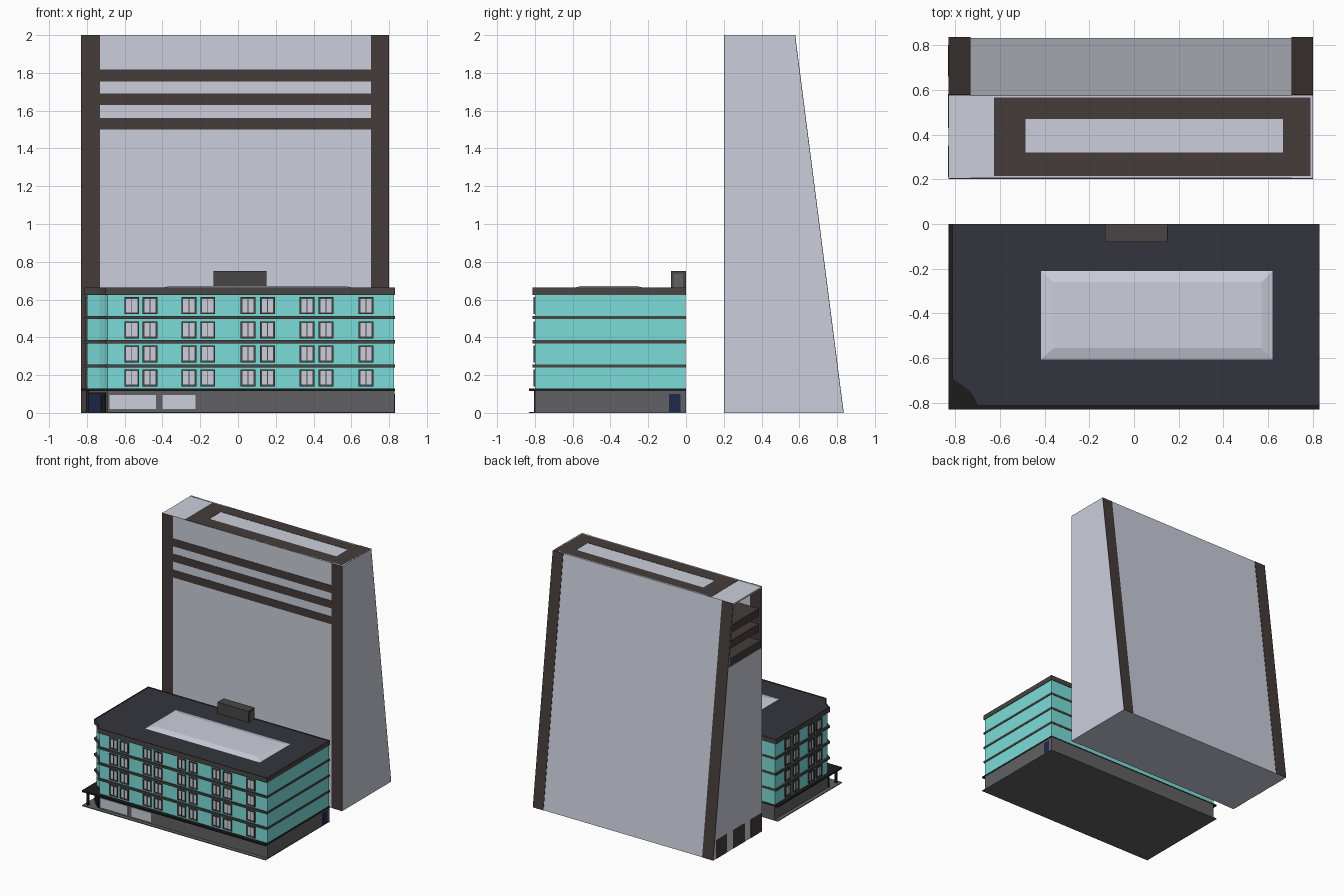
import bpy, bmesh
from mathutils import Vector

if "Cube" in bpy.data.objects:
    bpy.data.objects.remove(bpy.data.objects["Cube"])


def mat(name, r, g, b):
    m = bpy.data.materials.new(name)
    m.diffuse_color = (r, g, b, 1)
    m.use_nodes = True
    m.node_tree.nodes["Principled BSDF"].inputs["Base Color"].default_value = m.diffuse_color
    return m


LIGHT = mat("pale_panel", 0.60, 0.62, 0.71)
BROWN = mat("dark_brown", 0.058, 0.045, 0.042)
TEAL = mat("turquoise", 0.20, 0.72, 0.70)
NAVY = mat("roof_navy", 0.034, 0.034, 0.048)
STONE = mat("base_grey", 0.12, 0.12, 0.125)
TRIM = mat("trim_grey", 0.065, 0.061, 0.058)
BLACK = mat("canopy_black", 0.012, 0.012, 0.012)
BLUE = mat("door_blue", 0.013, 0.021, 0.07)


def finish(name, bm, m):
    bmesh.ops.recalc_face_normals(bm, faces=bm.faces[:])
    me = bpy.data.meshes.new(name)
    bm.to_mesh(me)
    bm.free()
    me.materials.append(m)
    ob = bpy.data.objects.new(name, me)
    bpy.context.collection.objects.link(ob)
    return ob


def add_prism(bm, pts, d, base=0.0, axis='z'):
    """Extrude a profile by d; axis z takes (x, y) points, axis x takes (y, z)."""
    if axis == 'z':
        co, v = [(p[0], p[1], base) for p in pts], Vector((0, 0, d))
    else:
        co, v = [(base, p[0], p[1]) for p in pts], Vector((d, 0, 0))
    f = bm.faces.new([bm.verts.new(c) for c in co])
    r = bmesh.ops.extrude_face_region(bm, geom=[f], use_keep_orig=True)
    bmesh.ops.translate(bm, vec=v, verts=[g for g in r['geom'] if isinstance(g, bmesh.types.BMVert)])


def prism(name, pts, a, b, m, axis='z'):
    bm = bmesh.new()
    add_prism(bm, pts, b - a, a, axis)
    return finish(name, bm, m)


def add_box(bm, x0, x1, y0, y1, z0, z1):
    add_prism(bm, [(x0, y0), (x1, y0), (x1, y1), (x0, y1)], z1 - z0, z0)


def box(name, x0, x1, y0, y1, z0, z1, m):
    bm = bmesh.new()
    add_box(bm, x0, x1, y0, y1, z0, z1)
    return finish(name, bm, m)


# ---- Tower: straight front, leaning back, hollow open-ended top ----
L, R, F, SPLIT = -0.83, 0.80, 0.205, 1.50


def back(z):
    return 0.832 - 0.1285 * z


def side(z0, z1, y=F):
    return [(y, z0), (back(z0), z0), (back(z1), z1), (y, z1)]


def back_strip(z0, z1, t0, t1):
    return [(back(z0) + t0, z0), (back(z0) + t1, z0), (back(z1) + t1, z1), (back(z1) + t0, z1)]


prism("tower_body", side(0, SPLIT), L, R, LIGHT, 'x')
prism("tower_right_wall", side(SPLIT, 2), R - 0.01, R, LIGHT, 'x')
prism("tower_back_wall", back_strip(SPLIT, 2, -0.01, 0), L, R - 0.01, LIGHT, 'x')
box("tower_front_wall", L, R - 0.01, F, F + 0.01, SPLIT, 2, LIGHT)
prism("tower_roof", side(1.985, 1.998), L, R, LIGHT, 'x')

# front and back columns
for tag, x0, x1 in (("left", L, -0.73), ("right", 0.705, R)):
    box("tower_front_column_" + tag, x0, x1, F - 0.003, F, 0, 2, BROWN)
    prism("tower_back_column_" + tag, back_strip(0, 2, 0, 0.003), x0, x1, BROWN, 'x')
box("tower_inner_column", L, -0.73, F + 0.01, F + 0.014, SPLIT, 1.985, BROWN)

# horizontal bands continuing inside as floors
for i, z in enumerate((1.50, 1.63, 1.755)):
    z1 = z + 0.062
    box("tower_band_%d" % i, -0.73, 0.705, F - 0.003, F, z, z1, BROWN)
    prism("tower_floor_%d" % i, [(F + 0.012, z), (back(z1) - 0.012, z),
                                 (back(z1) - 0.012, z1), (F + 0.012, z1)],
          L + 0.003 if i == 0 else L + 0.02, R - 0.012, BROWN, 'x')

# roof frame around a pale panel
bm = bmesh.new()
yb = back(2)
add_box(bm, -0.625, -0.485, F, yb, 1.998, 2)
add_box(bm, 0.665, R, F, yb, 1.998, 2)
add_box(bm, -0.485, 0.665, F, 0.32, 1.998, 2)
add_box(bm, -0.485, 0.665, 0.47, yb, 1.998, 2)
finish("tower_roof_frame", bm, BROWN)

# openings at the foot of the left end
bm = bmesh.new()
for y0, y1 in ((0.21, 0.35), (0.43, 0.58), (0.66, 0.80)):
    add_box(bm, L - 0.002, L, y0, y1, 0, 0.15)
finish("tower_foot_openings", bm, BROWN)


# ---- Low block with a hollowed front-left corner ----
def footprint(x0, y0, x1, y1):
    cut = [(0, .115), (.035, .092), (.068, .07), (.092, .038), (.11, 0)]
    return [(x0 + a, y0 + b) for a, b in cut] + [(x1, y0), (x1, y1), (x0, y1)]


prism("ground_floor", [(-0.80, -0.69), (-0.69, -0.80), (0.828, -0.80), (0.828, 0), (-0.80, 0)],
      0, 0.115, STONE)
box("pavement", -0.83, 0.83, -0.83, 0, 0, 0.006, STONE)
box("canopy", -0.83, 0.83, -0.83, 0, 0.115, 0.128, BLACK)
prism("upper_floors", footprint(-0.80, -0.80, 0.826, -0.003), 0.128, 0.63, TEAL)
for i, z in enumerate((0.24, 0.368, 0.497)):
    prism("floor_band_%d" % i, footprint(-0.812, -0.812, 0.83, 0), z, z + 0.017, TRIM)
prism("roof_trim", footprint(-0.812, -0.812, 0.83, 0), 0.625, 0.656, TRIM)
prism("roof_surface", footprint(-0.81, -0.81, 0.828, -0.002), 0.656, 0.658, NAVY)

# thin parapet standing around the roof edge
bm = bmesh.new()
outer, inner = footprint(-0.812, -0.812, 0.83, 0), footprint(-0.809, -0.809, 0.827, -0.003)
for i in range(len(outer)):
    j = (i + 1) % len(outer)
    add_prism(bm, [outer[i], outer[j], inner[j], inner[i]], 0.009, 0.656)
finish("parapet", bm, TRIM)

# skylight with sloped rim
bm = bmesh.new()
lo = [bm.verts.new(c + (0.658,)) for c in ((-.415, -.605), (.62, -.605), (.62, -.21), (-.415, -.21))]
hi = [bm.verts.new(c + (0.672,)) for c in ((-.36, -.555), (.57, -.555), (.57, -.26), (-.36, -.26))]
bm.faces.new(hi)
bm.faces.new(lo[::-1])
for i in range(4):
    bm.faces.new((lo[i], lo[(i + 1) % 4], hi[(i + 1) % 4], hi[i]))
finish("skylight", bm, LIGHT)

# rooftop plant room
box("plant_room", -0.13, 0.15, -0.08, 0, 0.656, 0.75, TRIM)
box("plant_room_door", 0.15, 0.152, -0.065, -0.015, 0.66, 0.735, STONE)

# windows: frame surround, two panes, on front and left walls
frames, panes = bmesh.new(), bmesh.new()


def window(c, z, front):
    def put(bm, a0, a1, d, z0, z1):
        if front:
            add_box(bm, c + a0, c + a1, -0.80 - d, -0.80, z + z0, z + z1)
        else:
            add_box(bm, -0.80 - d, -0.80, c + a0, c + a1, z + z0, z + z1)
    w, h, t = 0.039, 0.045, 0.009
    put(frames, -w, -w + t, 0.008, -h, h)
    put(frames, w - t, w, 0.008, -h, h)
    put(frames, -w + t, w - t, 0.008, -h, -h + t)
    put(frames, -w + t, w - t, 0.008, h - t, h)
    put(frames, -0.002, 0.002, 0.006, -h + t, h - t)
    put(panes, -w + t, w - t, 0.002, -h + t, h - t)


for z in (0.185, 0.313, 0.44, 0.568):
    for x in (-0.562, -0.466, -0.26, -0.16, 0.053, 0.156, 0.365, 0.466, 0.678):
        window(x, z, True)
    for y in (-0.17, -0.27, -0.47, -0.57):
        window(y, z, False)
finish("window_frames", frames, TRIM)
finish("window_panes", panes, LIGHT)

# ground floor shop windows, doors and corner post
for i, (x0, x1) in enumerate(((-0.68, -0.435), (-0.40, -0.225))):
    box("shop_window_%d" % i, x0, x1, -0.803, -0.80, 0.02, 0.095, LIGHT)
prism("corner_door_frame", [(-0.80, -0.695), (-0.70, -0.795), (-0.705, -0.80), (-0.805, -0.70)],
      0.006, 0.108, BLACK)
prism("corner_door", [(-0.785, -0.715), (-0.72, -0.78), (-0.725, -0.785), (-0.79, -0.72)],
      0.006, 0.098, BLUE)
box("corner_post", -0.806, -0.79, -0.806, -0.79, 0, 0.115, BLACK)
box("side_door", 0.828, 0.83, -0.09, -0.03, 0.006, 0.10, BLUE)
